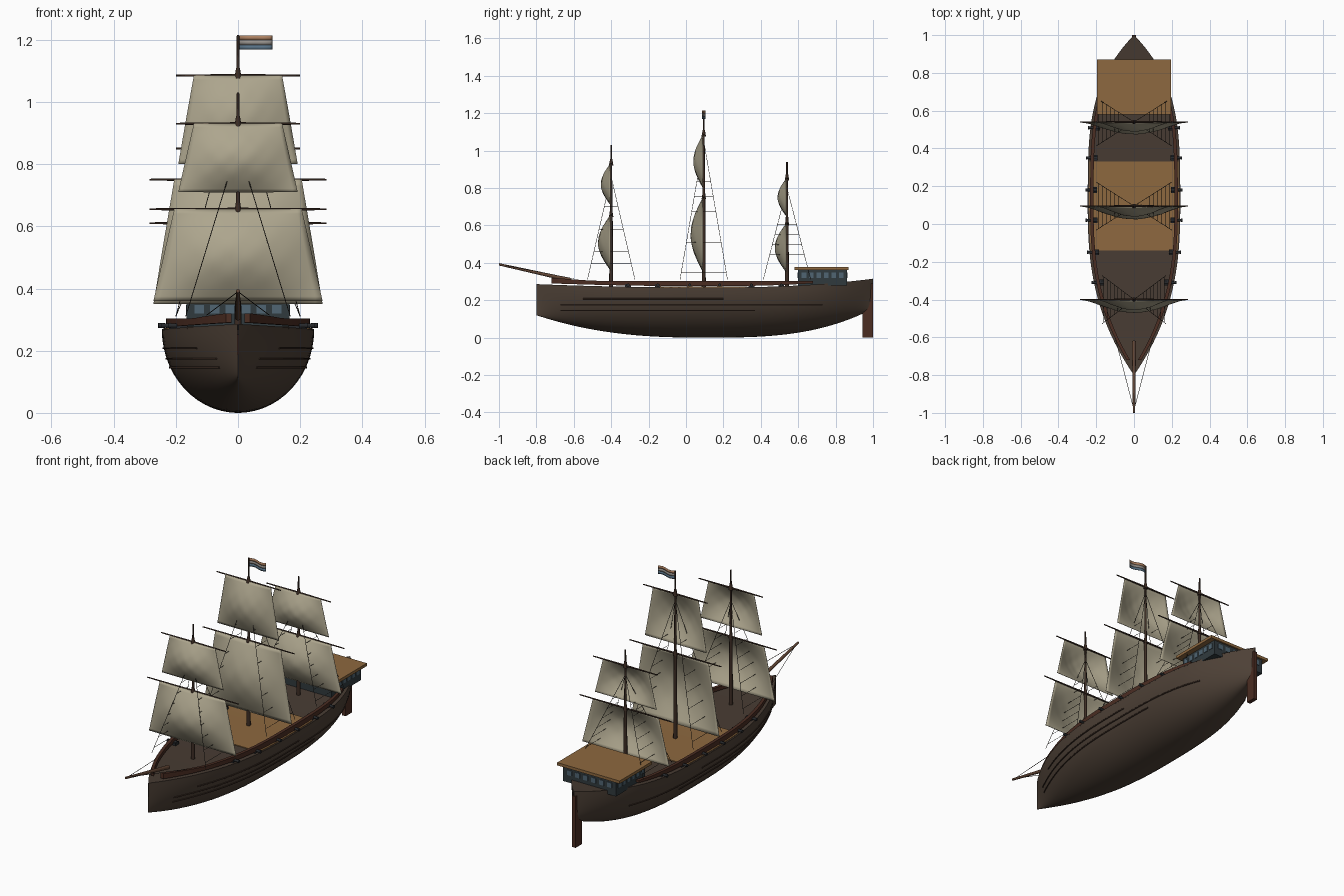
import bpy, bmesh, math
from mathutils import Vector

if "Cube" in bpy.data.objects:
    bpy.data.objects.remove(bpy.data.objects["Cube"])

def mat(name, r, g, b):
    m = bpy.data.materials.new(name)
    m.diffuse_color = (r, g, b, 1)
    m.use_nodes = True
    m.node_tree.nodes["Principled BSDF"].inputs["Base Color"].default_value = m.diffuse_color
    return m

HULL = mat("hull_wood", .075, .052, .037)
DECK = mat("dark_deck", .065, .045, .033)
PLANK = mat("light_planks", .27, .14, .05)
RAIL = mat("red_wood", .07, .026, .016)
MAST = mat("mast_wood", .045, .025, .017)
SPRIT = mat("bowsprit_wood", .12, .06, .035)
SAIL = mat("canvas", .42, .38, .27)
IRON = mat("iron", .02, .022, .025)
ROPE = mat("rope", .03, .025, .02)
WALL = mat("cabin_wall", .03, .042, .048)
GLASS = mat("glass", .08, .13, .17)

# Hull lines: half width, keel height and sheer height along the length
def tf(y): return max(0, (.1 - y) / .9)
def ta(y): return max(0, (y - .1) / .9)
def width(y): return max(.001, .245 * (1 - tf(y) ** 2.55 - ta(y) ** 3.6))
def keel(y): return .12 * tf(y) ** 2.5 + .155 * ta(y) ** 3
def sheer(y): return .268 + .018 * tf(y) ** 2 + .047 * ta(y) ** 2.5
def side_x(y, z):
    return width(y) * math.sqrt(max(0, 1 - ((sheer(y) - z) / (sheer(y) - keel(y))) ** 2))
def steps(a, b, n): return [a + (b - a) * i / n for i in range(n + 1)]

def add_mesh(name, verts, faces, m, smooth=True):
    me = bpy.data.meshes.new(name)
    me.from_pydata(verts, [], faces)
    bm = bmesh.new()
    bm.from_mesh(me)
    bmesh.ops.recalc_face_normals(bm, faces=bm.faces)
    bm.to_mesh(me)
    bm.free()
    for p in me.polygons:
        p.use_smooth = smooth
    ob = bpy.data.objects.new(name, me)
    bpy.context.collection.objects.link(ob)
    me.materials.append(m)
    return ob

def grid(name, rows, m, smooth=True, thick=0, closed=False):
    n = len(rows[0])
    last = n if closed else n - 1
    faces = [(i * n + j, i * n + (j + 1) % n, (i + 1) * n + (j + 1) % n, (i + 1) * n + j)
             for i in range(len(rows) - 1) for j in range(last)]
    if closed:
        faces += [tuple(range(n)), tuple(range((len(rows) - 1) * n, len(rows) * n))]
    ob = add_mesh(name, [p for r in rows for p in r], faces, m, smooth)
    if thick:
        s = ob.modifiers.new("thickness", 'SOLIDIFY')
        s.thickness, s.offset = thick, 0
    return ob

def box(name, c, s, m):
    x, y, z = (v / 2 for v in s)
    loop = [(-x, -y), (x, -y), (x, y), (-x, y)]
    rows = [[(c[0] + a, c[1] + b, c[2] + h) for a, b in loop] for h in (-z, z)]
    return grid(name, rows, m, False, closed=True)

def rod(name, a, b, r1, r2, m, sides=12):
    a, b = Vector(a), Vector(b)
    q = (b - a).to_track_quat('Z', 'Y')
    ring = [(math.cos(t), math.sin(t)) for t in (2 * math.pi * k / sides for k in range(sides))]
    rows = [[tuple(p + q @ Vector((r * cx, r * cy, 0))) for cx, cy in ring] for p, r in ((a, r1), (b, r2))]
    ob = grid(name, rows, m, True, closed=True)
    for p in ob.data.polygons[-2:]:
        p.use_smooth = False
    return ob

def tube(name, pts, r, m):
    cu = bpy.data.curves.new(name, 'CURVE')
    cu.dimensions = '3D'
    cu.bevel_depth, cu.bevel_resolution, cu.use_fill_caps = r, 1, True
    sp = cu.splines.new('POLY')
    sp.points.add(len(pts) - 1)
    for p, co in zip(sp.points, pts):
        p.co = (*co, 1)
    ob = bpy.data.objects.new(name, cu)
    bpy.context.collection.objects.link(ob)
    cu.materials.append(m)
    return ob

# Hull shell, with stations crowded towards both ends
stations = [.1 - .9 * math.cos(math.pi * i / 60) for i in range(61)]
rows = []
for y in stations:
    w, t, h = width(y), sheer(y), sheer(y) - keel(y)
    rows.append([(-w * math.cos(a), y, t - h * math.sin(a)) for a in steps(0, math.pi, 28)])
grid("hull", rows, HULL)

# Decks
def deck(name, ys, inset, dz, m):
    grid(name, [[(s * max(.0005, width(y) - inset), y, sheer(y) + dz) for s in (-1, 1)] for y in ys], m, False, .004)
deck("main_deck", stations, 0, -.003, DECK)
deck("planked_deck", steps(-.14, .33, 10), .008, .002, PLANK)

# Side wales, bulwark rails and cannons on both sides
for s in (-1, 1):
    for z, y0, y1 in ((.208, -.55, .2), (.174, -.67, .73), (.146, -.67, .37)):
        tube("hull_wale", [(s * (side_x(y, z) + .001), y, z) for y in steps(y0, y1, 40)], .0035, MAST)
    rail = []
    for y in steps(-.72, .68, 40):
        x, up = max(.02, width(y) - .022), .02 * max(0, (-.5 - y) / .22)
        z0, z1 = sheer(y) + .007, .304 + up * .8
        rail.append([(s * (x - .009), y, z0), (s * (x + .009), y, z0),
                     (s * (x + .009), y, z1), (s * (x - .009), y, z1)])
    grid("bulwark_rail", rail, RAIL, False, closed=True)
    for y in (-.31, -.15, .02, .18, .35, .51):
        x, z = width(y) - .02, .281
        box("cannon_carriage", (s * (x - .012), y, z - .004), (.036, .03, .018), IRON)
        rod("cannon_barrel", (s * (x - .03), y, z), (s * (x + .03), y, z), .009, .0065, IRON, 10)
        rod("cannon_muzzle", (s * (x + .024), y, z), (s * (x + .032), y, z), .0085, .0085, IRON, 10)

# Stern cabin with roof and windows
box("cabin", (0, .73, .32), (.33, .26, .085), WALL)
box("cabin_roof", (0, .725, .369), (.39, .29, .016), PLANK)
for i in range(6):
    for s in (-1, 1):
        box("side_window", (s * .165, .63 + i * .04, .333), (.006, .026, .028), GLASS)
        box("end_window", (-.125 + i * .05, .73 + s * .13, .333), (.03, .006, .028), GLASS)

# Rudder and bowsprit with its stays
box("rudder", (0, .972, .145), (.022, .056, .29), RAIL)
rod("bowsprit", (0, -.62, .308), (0, -1, .392), .011, .006, SPRIT)
for s in (-1, 1):
    tube("bowsprit_stay", [(0, -.985, .39), (s * .1, -.6, .315)], .0013, ROPE)

# Sail, bulging forward from a straight yard
def sail(name, y, z0, z1, w0, w1, bulge):
    rows = []
    for v in steps(0, 1, 20):
        w = w0 + (w1 - w0) * v
        rows.append([(w * u, y - .004 - math.sin(math.pi * v) * math.cos(math.pi * u / 2) *
                      (bulge + .0015 * math.sin(14 * u) * math.sin(18 * v)), z0 + (z1 - z0) * v)
                     for u in steps(-1, 1, 24)])
    grid(name, rows, SAIL, True, .002)

# Three masts: position, top, lower yard, lower sail foot, upper yard, upper sail foot, shroud top
for n, y, top, ly, lf, uy, uf, st in (("fore", -.40, 1.03, .655, .36, .93, .71, .86),
                                      ("main", .095, 1.215, .75, .35, 1.085, .80, 1.05),
                                      ("mizzen", .54, .94, .61, .35, .85, .65, .80)):
    rod(n + "_mast", (0, y, .25), (0, y, ly + .02), .011, .008, MAST)
    rod(n + "_topmast", (0, y, ly), (0, y, top), .007, .004, MAST)
    for z, w in ((ly, .285), (uy, .2)):
        for s in (-1, 1):
            rod(n + "_yard", (0, y, z), (s * w, y, z), .005, .003, MAST, 8)
        rod(n + "_mast_collar", (0, y, z - .01), (0, y, z + .025), .012, .006, MAST)
    k = (.065, .065, .06)[("fore", "main", "mizzen").index(n)]
    sail(n + "_lower_sail", y, lf, ly, .272, .205, k)
    sail(n + "_upper_sail", y, uf, uy, .192, .142, k - .015)
    # Shrouds and ratlines
    for s in (-1, 1):
        foot_x = s * min(.2, width(y - .125) + .02)
        def on_shroud(d, t):
            return (foot_x * (1 - t), y + d * .127 * (1 - t), .31 + (st - .31) * t)
        for d in (-1, 1):
            tube(n + "_shroud", [on_shroud(d, 0), on_shroud(d, 1)], .0013, ROPE)
        for i in range(7):
            t = .05 + i * .11
            tube(n + "_ratline", [on_shroud(-1, t), on_shroud(1, t)], .001, ROPE)

# Waving striped flag at the main masthead
for i, c in enumerate(((.1, .17, .24), (.3, .28, .26), (.42, .22, .12))):
    z = 1.168 + i * .0155
    grid("flag_stripe", [[(x, .095 + .008 * math.sin(x * 55), z + h) for h in (0, .0155)]
                         for x in steps(0, .11, 16)], mat("flag_colour", *c), True, .0015)
